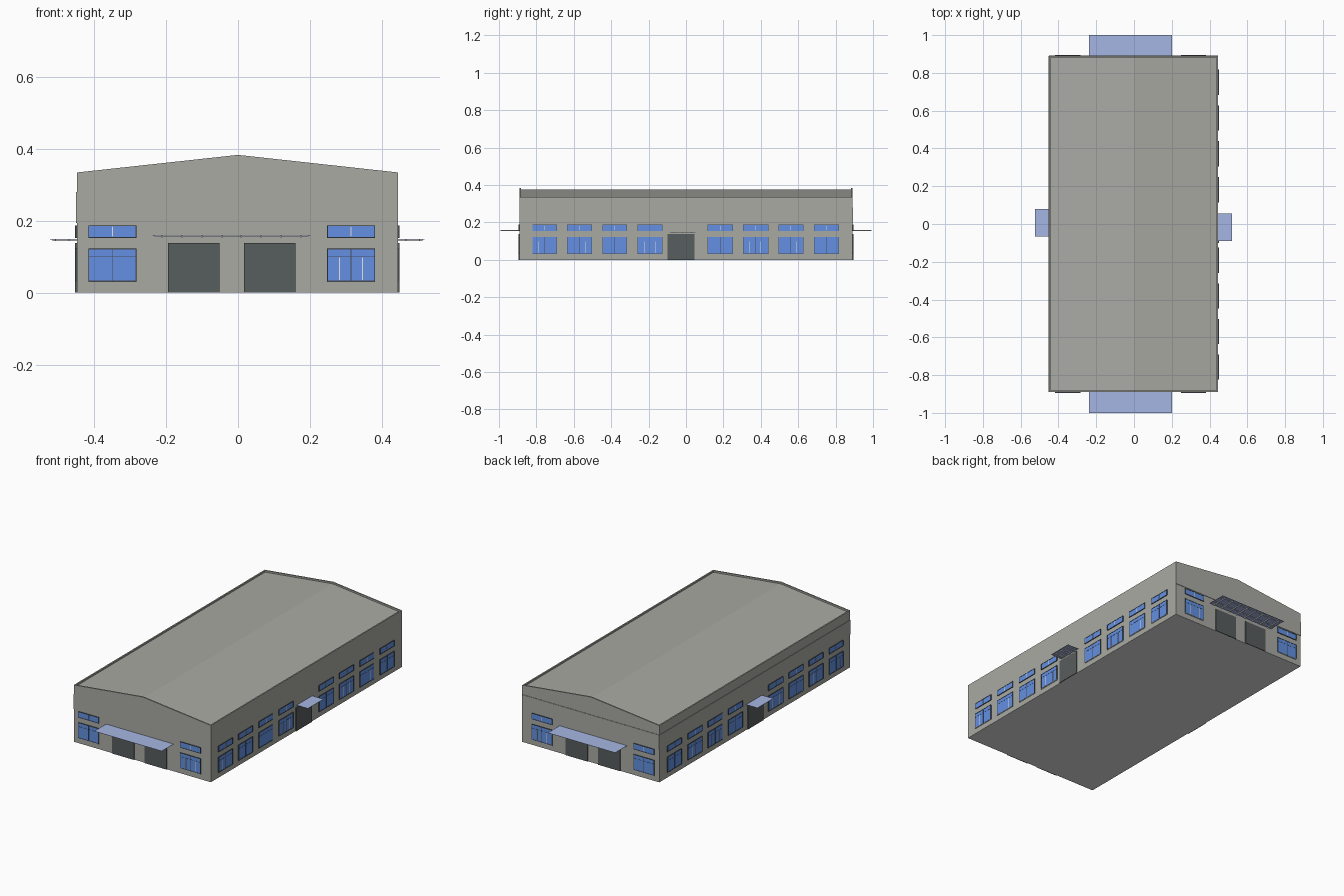
import bpy, bmesh
from mathutils import Matrix, Vector

if "Cube" in bpy.data.objects:
    bpy.data.objects.remove(bpy.data.objects["Cube"])

X0, X1, Y = -0.449, 0.446, 0.89      # wall planes
EAVE, RIDGE = 0.335, 0.384


def material(name, rgb):
    m = bpy.data.materials.new(name)
    m.diffuse_color = (*rgb, 1)
    m.use_nodes = True
    m.node_tree.nodes["Principled BSDF"].inputs["Base Color"].default_value = m.diffuse_color
    return m


WALL = material("warm grey wall", (0.40, 0.40, 0.37))
FLOOR = material("light grey floor", (0.72, 0.72, 0.72))
GLASS = material("blue glass", (0.125, 0.28, 0.76))
DOOR = material("dark grey door", (0.097, 0.11, 0.113))
FRAME = material("charcoal frame", (0.06, 0.075, 0.09))
SHEET = material("pale blue canopy", (0.38, 0.47, 0.77))
WHITE = material("white bar", (0.78, 0.79, 0.80))


def finish(bm, name, mat):
    bmesh.ops.recalc_face_normals(bm, faces=bm.faces)
    me = bpy.data.meshes.new(name)
    bm.to_mesh(me)
    bm.free()
    me.materials.append(mat)
    ob = bpy.data.objects.new(name, me)
    bpy.context.collection.objects.link(ob)
    return ob


def box(bm, lo, hi):
    lo, hi = Vector(lo), Vector(hi)
    size = [abs(h - l) for l, h in zip(lo, hi)]
    bmesh.ops.create_cube(bm, size=1, matrix=Matrix.Translation((lo + hi) / 2)
                          @ Matrix.Diagonal((*size, 1)))


def gable(bm, x0, x1, eave, ridge, y0, y1, base=0.001):
    """Gable profile extruded along y."""
    pts = [(x0, base), (x1, base), (x1, eave), (0, ridge), (x0, eave)]
    f = bm.faces.new([bm.verts.new((x, y0, z)) for x, z in pts])
    r = bmesh.ops.extrude_face_region(bm, geom=[f])
    bmesh.ops.translate(bm, vec=(0, y1 - y0, 0),
                        verts=[v for v in r["geom"] if isinstance(v, bmesh.types.BMVert)])


# Hall: roof body sits slightly below the surrounding wall tops
T, DROP = 0.008, 0.009
bm = bmesh.new()
gable(bm, X0 + T, X1 - T, EAVE - DROP, RIDGE - DROP, -Y + T, Y - T)
finish(bm, "roof_body", WALL)
bm = bmesh.new()
for s in (-1, 1):
    gable(bm, X0, X1, EAVE, RIDGE, s * (Y - T), s * Y)
finish(bm, "gable_walls", WALL)
bm = bmesh.new()
box(bm, (X0, -Y + T, 0.001), (X0 + T, Y - T, EAVE))
box(bm, (X1 - T, -Y + T, 0.001), (X1, Y - T, EAVE))
finish(bm, "side_walls", WALL)

# Floor slab
bm = bmesh.new()
box(bm, (X0, -Y, 0), (X1, Y, 0.001))
finish(bm, "floor_slab", FLOOR)

# Slightly raised cladding band on back and left walls
bm = bmesh.new()
box(bm, (X0, Y - 0.002, 0.194), (X1, Y + 0.0025, 0.28))
box(bm, (X0 - 0.0025, -Y, 0.194), (X0 + 0.002, Y, 0.28))
finish(bm, "cladding_band", WALL)


def on_wall(side):
    """Return a function adding a box on a wall, d = distance outward."""
    def place(bm, u0, u1, z0, z1, d0, d1):
        if side in ("front", "back"):
            s = -1 if side == "front" else 1
            box(bm, (u0, s * (Y + d0), z0), (u1, s * (Y + d1), z1))
        else:
            p, s = (X0, -1) if side == "left" else (X1, 1)
            box(bm, (p + s * d0, u0, z0), (p + s * d1, u1, z1))
    return place


END_WIN = [(-0.417, -0.283, ()), (0.248, 0.382, (0.26, 0.74))]
SIDE_WIN = [(-0.822, -0.69, (0.25,)), (-0.635, -0.502, (0.72,)),
            (-0.447, -0.315, ()), (-0.26, -0.125, (0.27, 0.73)),
            (0.115, 0.25, ()), (0.305, 0.44, (0.26, 0.7)),
            (0.495, 0.627, (0.72,)), (0.684, 0.817, ())]
LAYOUT = {   # windows, doors, canopy (u0, u1, z, depth)
    "front": (END_WIN, [(-0.195, -0.052), (0.017, 0.16)], (-0.238, 0.202, 0.160, 0.11)),
    "back": (END_WIN, [(-0.195, -0.052), (0.017, 0.16)], (-0.238, 0.202, 0.160, 0.11)),
    "right": (SIDE_WIN, [(-0.10, 0.045)], (-0.09, 0.055, 0.149, 0.074)),
    "left": (SIDE_WIN, [(-0.075, 0.07)], (-0.067, 0.08, 0.149, 0.074)),
}
R = 0.0022   # frame bar width

for side, (windows, doors, (c0, c1, cz, depth)) in LAYOUT.items():
    put = on_wall(side)
    glass, frame, bars = bmesh.new(), bmesh.new(), bmesh.new()
    for u0, u1, extra in windows:
        mid = (u0 + u1) / 2
        for z0, z1 in ((0.032, 0.123), (0.153, 0.188)):
            put(glass, u0 + R, u1 - R, z0 + R, z1 - R, -0.002, 0.003)
            # rim and centre mullion
            put(frame, u0, u0 + R, z0, z1, -0.002, 0.0045)
            put(frame, u1 - R, u1, z0, z1, -0.002, 0.0045)
            put(frame, u0 + R, u1 - R, z0, z0 + R, -0.002, 0.0045)
            put(frame, u0 + R, u1 - R, z1 - R, z1, -0.002, 0.0045)
            put(frame, mid - 0.001, mid + 0.001, z0 + R, z1 - R, 0, 0.0038)
        # transom and sill of the lower window
        put(frame, u0 + R, u1 - R, 0.0995, 0.1005, 0, 0.0038)
        put(bars, u0, u1, 0.0305, 0.032, -0.002, 0.0045)
        # light sash bars
        put(bars, mid - 0.0013, mid + 0.0013, 0.157, 0.184, 0.003, 0.0045)
        for t in extra:
            u = u0 + (u1 - u0) * t
            put(bars, u - 0.0014, u + 0.0014, 0.036, 0.098, 0, 0.004)
    finish(glass, side + "_window_glass", GLASS)
    finish(frame, side + "_window_frames", FRAME)
    finish(bars, side + "_window_bars", WHITE)

    # Plain flat doors
    bm = bmesh.new()
    for u0, u1 in doors:
        put(bm, u0, u1, 0, 0.138, -0.002, 0.0045)
    finish(bm, side + "_doors", DOOR)

    # Thin canopy sheet with brackets and rails underneath
    bm = bmesh.new()
    put(bm, c0, c1, cz - 0.0005, cz + 0.0005, 0, depth)
    finish(bm, side + "_canopy", SHEET)
    rails = bmesh.new()
    n = 8 if c1 - c0 > 0.3 else 3
    for i in range(n):
        u = c0 + (c1 - c0) * (i + 0.5) / n
        put(rails, u - 0.002, u + 0.002, cz - 0.0055, cz - 0.0005, 0, depth * 0.92)
    for t in (0.3, 0.8):
        put(rails, c0 + 0.005, c1 - 0.005, cz - 0.003, cz - 0.0005,
            depth * t - 0.0015, depth * t + 0.0015)
    finish(rails, side + "_canopy_rails", WHITE)
